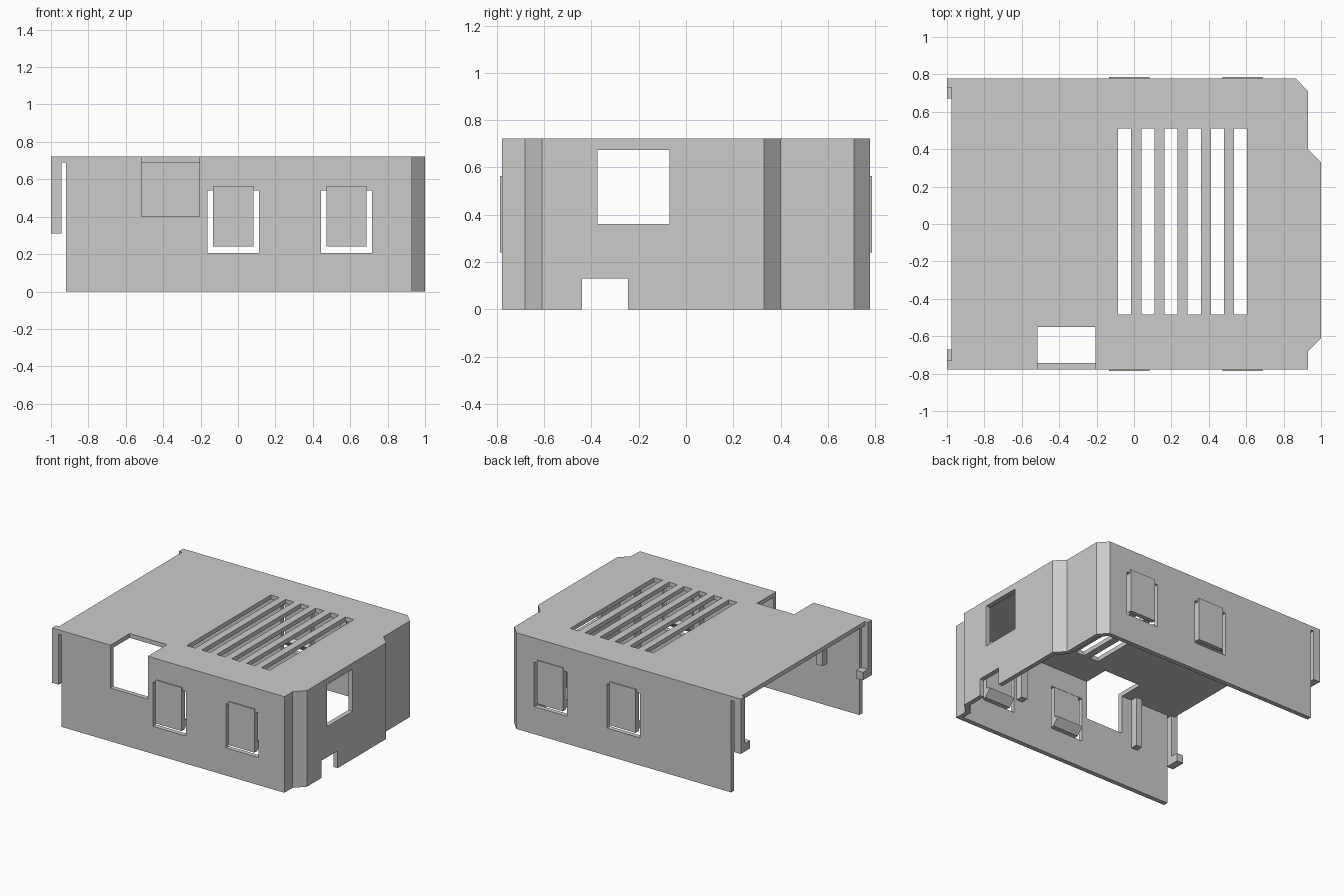
import bpy
import bmesh

cube = bpy.data.objects.get("Cube")
if cube:
    bpy.data.objects.remove(cube, do_unlink=True)

plastic = bpy.data.materials.new("grey_plastic")
plastic.use_nodes = True
GREY = (0.6, 0.6, 0.6, 1)
plastic.diffuse_color = GREY
plastic.node_tree.nodes["Principled BSDF"].inputs["Base Color"].default_value = GREY

H, ROOF = 0.722, 0.69          # top and underside of the roof
Y, YI = 0.778, 0.743           # outer and inner side wall planes
WALL_END, ROOF_END = -0.92, -0.975


def prism(name, points, depth):
    """Extrude a closed loop of 3D points along a vector."""
    bm = bmesh.new()
    face = bm.faces.new([bm.verts.new(p) for p in points])
    ext = bmesh.ops.extrude_face_region(bm, geom=[face])
    verts = [v for v in ext["geom"] if isinstance(v, bmesh.types.BMVert)]
    bmesh.ops.translate(bm, verts=verts, vec=depth)
    bmesh.ops.recalc_face_normals(bm, faces=bm.faces[:])
    mesh = bpy.data.meshes.new(name)
    bm.to_mesh(mesh)
    bm.free()
    mesh.materials.append(plastic)
    obj = bpy.data.objects.new(name, mesh)
    bpy.context.collection.objects.link(obj)
    return obj


def box(name, x0, x1, y0, y1, z0, z1):
    loop = [(x0, y0, z0), (x1, y0, z0), (x1, y1, z0), (x0, y1, z0)]
    return prism(name, loop, (0, 0, z1 - z0))


def cut(obj, cutter):
    """Subtract the cutter and remove it afterwards."""
    mod = obj.modifiers.new("cut", "BOOLEAN")
    mod.operation, mod.solver, mod.object = "DIFFERENCE", "EXACT", cutter
    bpy.context.view_layer.update()
    deps = bpy.context.evaluated_depsgraph_get()
    mesh = bpy.data.meshes.new_from_object(obj.evaluated_get(deps))
    obj.modifiers.clear()
    obj.data = mesh
    bpy.data.objects.remove(cutter, do_unlink=True)


# Cover shell with a stepped, chamfered end wall, open below and at one end
outer = [(ROOF_END, -Y), (0.93, -Y), (0.93, -0.68), (1, -0.61), (1, 0.33),
         (0.93, 0.4), (0.93, 0.71), (0.865, Y), (ROOF_END, Y)]
inner = [(-1.2, -YI), (0.895, -YI), (0.895, -0.665), (0.965, -0.595), (0.965, 0.315),
         (0.895, 0.385), (0.895, 0.695), (0.85, YI), (-1.2, YI)]
shell = prism("cover_shell", [(x, y, 0) for x, y in outer], (0, 0, H))
cut(shell, prism("cavity", [(x, y, -0.1) for x, y in inner], (0, 0, ROOF + 0.1)))
cut(shell, box("end_trim", -1.2, WALL_END, -1, 1, -0.1, ROOF))

# Roof ventilation slots
for i in range(6):
    x = -0.085 + i * 0.124
    cut(shell, box("slot", x, x + 0.07, -0.485, 0.51, 0.6, 0.8))

# Front corner opening, end wall window and cable notch
cut(shell, box("opening", -0.515, -0.205, -0.9, -0.55, 0.4, 0.8))
cut(shell, box("window", 0.9, 1.1, -0.375, -0.07, 0.36, 0.675))
cut(shell, box("notch", 0.9, 1.1, -0.44, -0.245, -0.1, 0.13))

for s, side in ((-1, "front"), (1, "back")):
    # Push flaps hinged at the top, with an inner wedge
    for n, x in enumerate((-0.025, 0.58)):
        cut(shell, box("flap_hole", x - 0.137, x + 0.137, s * 0.73, s * 0.9, 0.207, 0.54))
        profile = [(0.787, 0.24), (0.787, 0.565), (0.745, 0.565),
                   (0.745, 0.31), (0.705, 0.295), (0.755, 0.24)]
        prism(f"{side}_flap_{n + 1}", [(x - 0.108, s * y, z) for y, z in profile], (0.216, 0, 0))

    # Inner guide posts
    for n, x in enumerate((-0.65, 0.37)):
        box(f"{side}_post_{n + 1}", x, x + 0.05, s * 0.69, s * 0.75, 0.315, ROOF + 0.005)

    # Snap tab with an inward hook
    box(f"{side}_snap_tab", -1, -0.945, s * 0.73, s * Y, 0.31, H)
    box(f"{side}_snap_hook", -1, -0.945, s * 0.67, s * 0.735, 0.31, 0.37)
